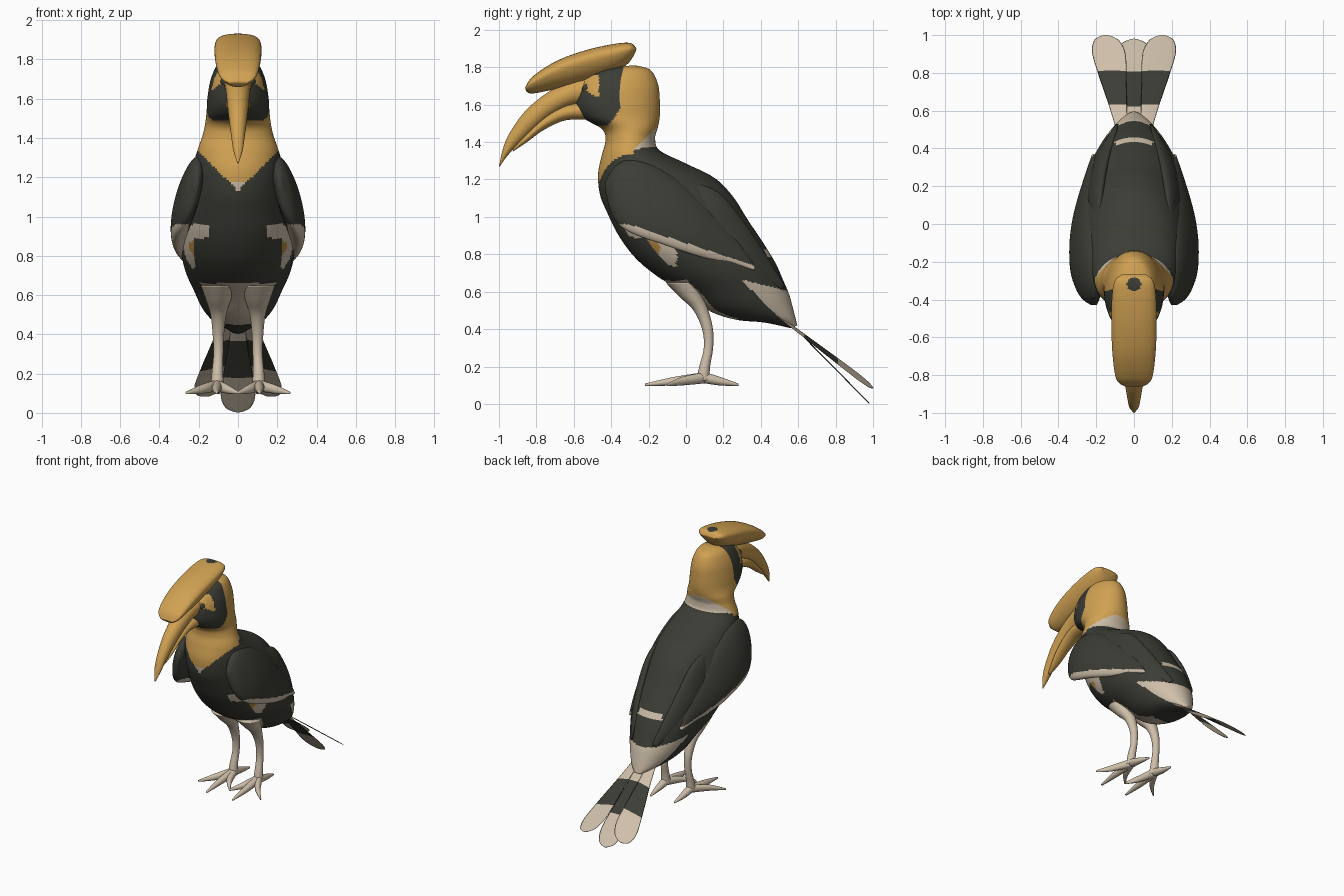
import bpy, bmesh, math
from mathutils import Vector

cube = bpy.data.objects.get("Cube")
if cube:
    bpy.data.objects.remove(cube, do_unlink=True)


def material(name, rgb):
    mat = bpy.data.materials.new(name)
    mat.use_nodes = True
    colour = (*rgb, 1.0)
    mat.diffuse_color = colour
    mat.node_tree.nodes["Principled BSDF"].inputs["Base Color"].default_value = colour
    return mat


DARK, YELLOW, CREAM, OCHRE = range(4)
palette = [
    material("charcoal feathers", (0.046, 0.046, 0.037)),
    material("golden yellow", (0.63, 0.355, 0.085)),
    material("cream", (0.62, 0.52, 0.4)),
    material("ochre", (0.46, 0.25, 0.05)),
]


def catmull(a, b, c, d, t):
    return [0.5 * (2*q + (r - p)*t + (2*p - 5*q + 4*r - s)*t*t + (3*q - p - 3*r + s)*t**3)
            for p, q, r, s in zip(a, b, c, d)]


def refine(rows, steps):
    """Smoothly interpolate the stations of a loft."""
    ends = [rows[0]] + list(rows) + [rows[-1]]
    out = []
    for a, b, c, d in zip(ends, ends[1:], ends[2:], ends[3:]):
        out += [catmull(a, b, c, d, k / steps) for k in range(steps)]
    return out + [list(rows[-1])]


def loft(name, rows, paint, side=(1, 0, 0), steps=6, segments=32, square=1.0, taper=0.0):
    """Skin ellipses; each row is upper point, lower point, half thickness along side."""
    bm = bmesh.new()
    side = Vector(side)
    rings = []
    for row in refine(rows, steps):
        upper, lower, width = Vector(row[:3]), Vector(row[3:6]), max(row[6], 0.001)
        ring = []
        for k in range(segments):
            angle = math.tau * k / segments
            c, s = math.cos(angle), math.sin(angle)
            c = math.copysign(abs(c) ** square, c)
            s = math.copysign(abs(s) ** square, s)
            point = (upper + lower) / 2 + (upper - lower) / 2 * c + side * width * s * (1 + taper * c)
            ring.append(bm.verts.new(point))
        rings.append(ring)
    for one, two in zip(rings, rings[1:]):
        for k in range(segments):
            n = (k + 1) % segments
            bm.faces.new((one[k], one[n], two[n], two[k]))
    bm.faces.new(rings[0])
    bm.faces.new(rings[-1])
    bmesh.ops.recalc_face_normals(bm, faces=bm.faces)
    for face in bm.faces:
        face.smooth = True
        face.material_index = paint(face) if callable(paint) else paint
    mesh = bpy.data.meshes.new(name)
    bm.to_mesh(mesh)
    bm.free()
    for mat in palette:
        mesh.materials.append(mat)
    obj = bpy.data.objects.new(name, mesh)
    bpy.context.collection.objects.link(obj)


def central(rows):
    return [(0, uy, uz, 0, ly, lz, w) for uy, uz, ly, lz, w in rows]


def flip(rows, s):
    return [(s * r[0], r[1], r[2], s * r[3], r[4], r[5], r[6]) for r in rows]


def tube(points, upright):
    """Stations for a round limb running vertically or along the ground."""
    rows = []
    for x, y, z, r in points:
        dy, dz = (r, 0) if upright else (0, r)
        rows.append((x, y + dy, z + dz, x, y - dy, z - dz, r))
    return rows


# Plumage rules
def body_paint(face):
    p = face.calc_center_median()
    x, y, z = abs(p.x), p.y, p.z
    # face mask with a brow patch
    if z > 1.49 and y < -0.35 + 0.15 * max(0, z - 1.7) - 0.7 * max(0, 1.58 - z):
        brow = y < -0.465 and 1.7 - 0.5 * (y + 0.53) < z + 0.03 and z < 1.755
        return YELLOW if brow else DARK
    # neck and collar
    front = y < -0.28
    edge = min(1.13 + x, 1.34) if front else 1.36 + 0.15 * (y + 0.28)
    if z > edge:
        if front:
            return CREAM if z < 1.17 and x < 0.07 else YELLOW
        return CREAM if z < edge + 0.1 * min(1, (y + 0.28) * 8) else YELLOW
    # flank patch below the wing
    if y < -0.05 and (x > 0.22 or z > 0.89 and x > 0.15) and max(0.73, 0.95 - 1.1 * (y + 0.35)) < z < 0.96:
        return OCHRE if math.hypot((y + 0.2) / 0.065, (z - 0.83) / 0.045) < 1 else CREAM
    # belly between the legs
    if z < 0.66 and y < 0.28 and x < 0.06 + 0.6 * (z - 0.44):
        return CREAM
    # rump and its narrow stripe
    low = max(0.96 - y, 0.48 - 0.7 * (y - 0.475))
    if y > 0.29 and low < z < 0.66 - 0.25 * max(0, y - 0.32):
        return CREAM
    if y > 0.36 and x < 0.1 and 0.785 < z < 0.825:
        return CREAM
    return DARK


def wing_paint(face):
    p = face.calc_center_median()
    return CREAM if p.z < 0.86 - 0.33 * p.y and p.z < 0.96 else DARK


def casque_paint(face):
    p = face.calc_center_median()
    return DARK if face.normal.z > 0.5 and math.hypot(p.x, p.y + 0.32) < 0.037 else YELLOW


def tail_paint(face):
    return DARK if 0.625 < face.calc_center_median().y < 0.805 else CREAM


# Head, neck and body in one skin
loft("body", central([
    (-.27, 1.81, -.36, 1.805, .05),
    (-.19, 1.785, -.50, 1.775, .1),
    (-.15, 1.71, -.575, 1.70, .137),
    (-.14, 1.62, -.59, 1.60, .155),
    (-.14, 1.54, -.55, 1.53, .16),
    (-.15, 1.48, -.45, 1.47, .167),
    (-.165, 1.42, -.43, 1.41, .18),
    (-.14, 1.355, -.45, 1.33, .205),
    (0, 1.285, -.47, 1.23, .23),
    (.15, 1.21, -.46, 1.12, .25),
    (.25, 1.11, -.42, 1.02, .272),
    (.33, .985, -.36, .90, .288),
    (.42, .85, -.27, .78, .288),
    (.48, .75, -.15, .68, .265),
    (.52, .66, 0, .59, .225),
    (.55, .59, .13, .495, .185),
    (.57, .52, .27, .45, .14),
    (.585, .46, .42, .435, .09),
    (.595, .42, .56, .405, .03),
]), body_paint, steps=10, segments=128)

# Bill and casque
loft("upper_bill", central([
    (-.48, 1.76, -.52, 1.60, .075),
    (-.60, 1.735, -.61, 1.595, .066),
    (-.74, 1.665, -.72, 1.54, .058),
    (-.86, 1.565, -.82, 1.46, .048),
    (-.945, 1.445, -.905, 1.38, .035),
    (-.98, 1.36, -.96, 1.32, .024),
    (-1.0, 1.27, -.995, 1.27, .003),
]), YELLOW)
loft("lower_bill", central([
    (-.52, 1.62, -.54, 1.52, .065),
    (-.64, 1.60, -.65, 1.515, .056),
    (-.74, 1.55, -.76, 1.465, .047),
    (-.84, 1.46, -.85, 1.40, .035),
    (-.92, 1.375, -.925, 1.35, .012),
]), YELLOW)
loft("casque", central([
    (-.86, 1.69, -.855, 1.672, .05),
    (-.82, 1.75, -.82, 1.66, .088),
    (-.70, 1.83, -.69, 1.685, .106),
    (-.55, 1.887, -.53, 1.725, .112),
    (-.40, 1.922, -.39, 1.77, .11),
    (-.30, 1.93, -.31, 1.82, .096),
    (-.265, 1.90, -.27, 1.88, .06),
]), casque_paint, steps=16, segments=96, square=0.87, taper=0.32)

# Tail feathers
shape = [(0, .03), (.25, .045), (.6, .075), (.82, .088), (.94, .068), (.985, .035), (1, .004)]


def feather(name, root, tip, droop):
    rows = []
    for t, w in shape:
        c = Vector(root).lerp(Vector(tip), t)
        rows.append((c.x - w, c.y, c.z + w * droop, c.x + w, c.y, c.z - w * droop, .003))
    loft(name, rows, tail_paint, side=(0, .6, .8), steps=8, segments=16)


feather("middle_tail_feather", (0, .5, .49), (0, .98, .003), 0)

toes = {"middle": (.11, -.06, .11, -.22), "outer": (.18, -.02, .26, -.1),
        "inner": (.06, -.02, .0, -.1), "back": (.105, .18, .1, .28)}

for side_name, s in (("left", 1), ("right", -1)):
    feather(side_name + "_tail_feather", (s * .06, .48, .48), (s * .15, 1.0, .085), s * .22)
    # Folded wing and the long feathers behind it
    loft(side_name + "_wing", flip([
        (.21, -.43, 1.19, .215, -.43, 1.13, .015),
        (.205, -.38, 1.27, .25, -.40, 1.02, .042),
        (.205, -.30, 1.305, .28, -.35, .95, .055),
        (.21, -.19, 1.28, .305, -.26, .90, .064),
        (.215, -.05, 1.20, .312, -.13, .855, .062),
        (.215, .07, 1.10, .30, 0, .81, .056),
        (.21, .18, .99, .275, .12, .775, .046),
        (.205, .29, .86, .24, .25, .745, .032),
        (.21, .37, .73, .215, .365, .715, .01),
    ], s), wing_paint, steps=10, segments=80)
    loft(side_name + "_flight_feathers", flip([
        (.19, -.1, 1.23, .22, -.12, 1.12, .01),
        (.185, .06, 1.18, .22, 0, 1.03, .026),
        (.175, .19, 1.12, .23, .12, .93, .036),
        (.155, .32, .96, .21, .25, .82, .036),
        (.125, .42, .81, .175, .37, .72, .028),
        (.085, .53, .63, .105, .51, .61, .008),
    ], s), DARK)
    # Eye
    loft(side_name + "_eye", flip([
        (.05, -.53, 1.69, .05, -.53, 1.68, .005),
        (.075, -.53, 1.71, .075, -.53, 1.66, .025),
        (.092, -.53, 1.69, .092, -.53, 1.68, .005),
    ], s), DARK, side=(0, 1, 0))
    # Leg and toes
    loft(side_name + "_leg", flip(tube([
        (.1, -.02, .65, .09), (.1, .03, .57, .062), (.1, .08, .5, .04), (.1, .115, .4, .029),
        (.1, .12, .3, .025), (.105, .1, .2, .029), (.105, .09, .125, .035),
    ], True), s), CREAM, segments=24)
    for toe, (mx, my, tx, ty) in toes.items():
        loft(side_name + "_" + toe + "_toe", flip(tube([
            (.105, .1, .14, .03), (mx, my, .122, .023), (tx, ty, .102, .007),
        ], False), s), CREAM, segments=16)
